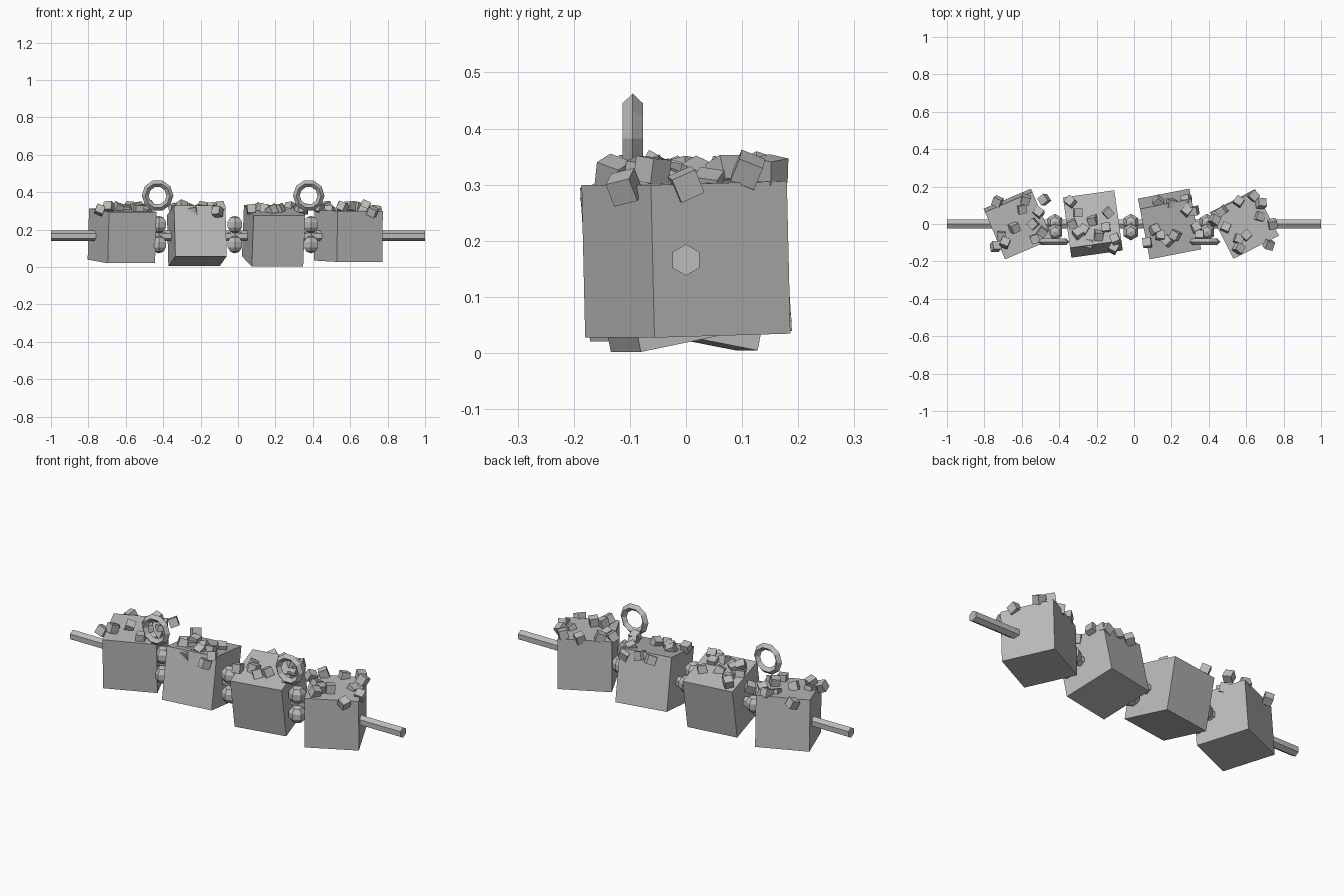
import bpy
import random
from math import radians, pi

random.seed(4)
if "Cube" in bpy.data.objects:
    bpy.data.objects.remove(bpy.data.objects["Cube"], do_unlink=True)

grey = bpy.data.materials.new("plain grey")
grey.use_nodes = True
grey.diffuse_color = (0.5, 0.5, 0.5, 1)
grey.node_tree.nodes["Principled BSDF"].inputs["Base Color"].default_value = grey.diffuse_color

AXIS_Z = 0.166


def finish(name):
    part = bpy.context.object
    part.name = name
    part.data.materials.append(grey)
    return part


def block(name, size, location, rotation):
    bpy.ops.mesh.primitive_cube_add(size=size, location=location, rotation=rotation)
    return finish(name)


# Six-sided skewer running the full length
bpy.ops.mesh.primitive_cylinder_add(vertices=6, radius=0.028, depth=2,
                                    location=(0, 0, AXIS_Z), rotation=(0, pi / 2, 0))
skewer = finish("skewer")
top_z = max((skewer.matrix_basis @ v.co).z for v in skewer.data.vertices)
if top_z < AXIS_Z + 0.027:
    skewer.rotation_euler = (pi / 2, 0, pi / 2)

# Tilted chunks: x centre, size, tilt, turn
chunks = [(-0.62, 0.275, 4, 23), (-0.22, 0.277, -11, 8),
          (0.19, 0.28, 11.5, 11), (0.59, 0.272, 1.5, 27)]
for x, size, tilt, turn in chunks:
    block("chunk", size, (x, 0, AXIS_Z + 0.001),
          (radians(tilt), 0, radians(turn)))

# Clusters of three beads in the gaps between chunks
for x in (-0.423, -0.017, 0.39):
    for y, z in ((-0.043, 0.227), (-0.043, 0.12), (0.01, 0.172)):
        bpy.ops.mesh.primitive_uv_sphere_add(segments=6, ring_count=5, radius=0.047,
                                             location=(x, y, z))
        finish("bead")

# Standing rings with a diamond cross-section
for x in (-0.43, 0.378):
    bpy.ops.mesh.primitive_torus_add(major_segments=10, minor_segments=4,
                                     major_radius=0.066, minor_radius=0.0185,
                                     location=(x, -0.095, 0.382),
                                     rotation=(pi / 2, 0, 0))
    finish("ring")

# Loose crumbs on top, as hundredths relative to each chunk centre
crumbs = [
    [(-11, 12), (4, 13), (2, 8), (14, 13), (11, 6), (8, 0),
     (-2, -2), (-9, -6), (-12, -12), (-7, -10), (9, -8), (13, -4)],
    [(-12, 12), (-8, 6), (-11, 0), (-5, -3), (0, 2), (8, 6),
     (7, -2), (-8, -5), (3, -6), (12, -8), (-2, -10), (11, -13)],
    [(-6, 12), (1, 11), (9, 13), (13, 7), (-8, -3), (-5, -6),
     (-12, -10), (3, -6), (-1, -9), (14, -2), (16, -6), (9, 7)],
    [(-12, 7), (-16, 2), (-3, 12), (5, 15), (9, 11), (8, 4),
     (15, 0), (1, -6), (13, -11), (-3, -13), (-10, -2), (-3, -8)],
]
for (x, *_), spots in zip(chunks, crumbs):
    for dx, dy in spots:
        spin = [random.uniform(-0.45, 0.45), random.uniform(-0.45, 0.45),
                random.uniform(0, pi)]
        block("crumb", 0.045, (x + dx / 100, dy / 100, random.uniform(0.295, 0.328)), spin)
